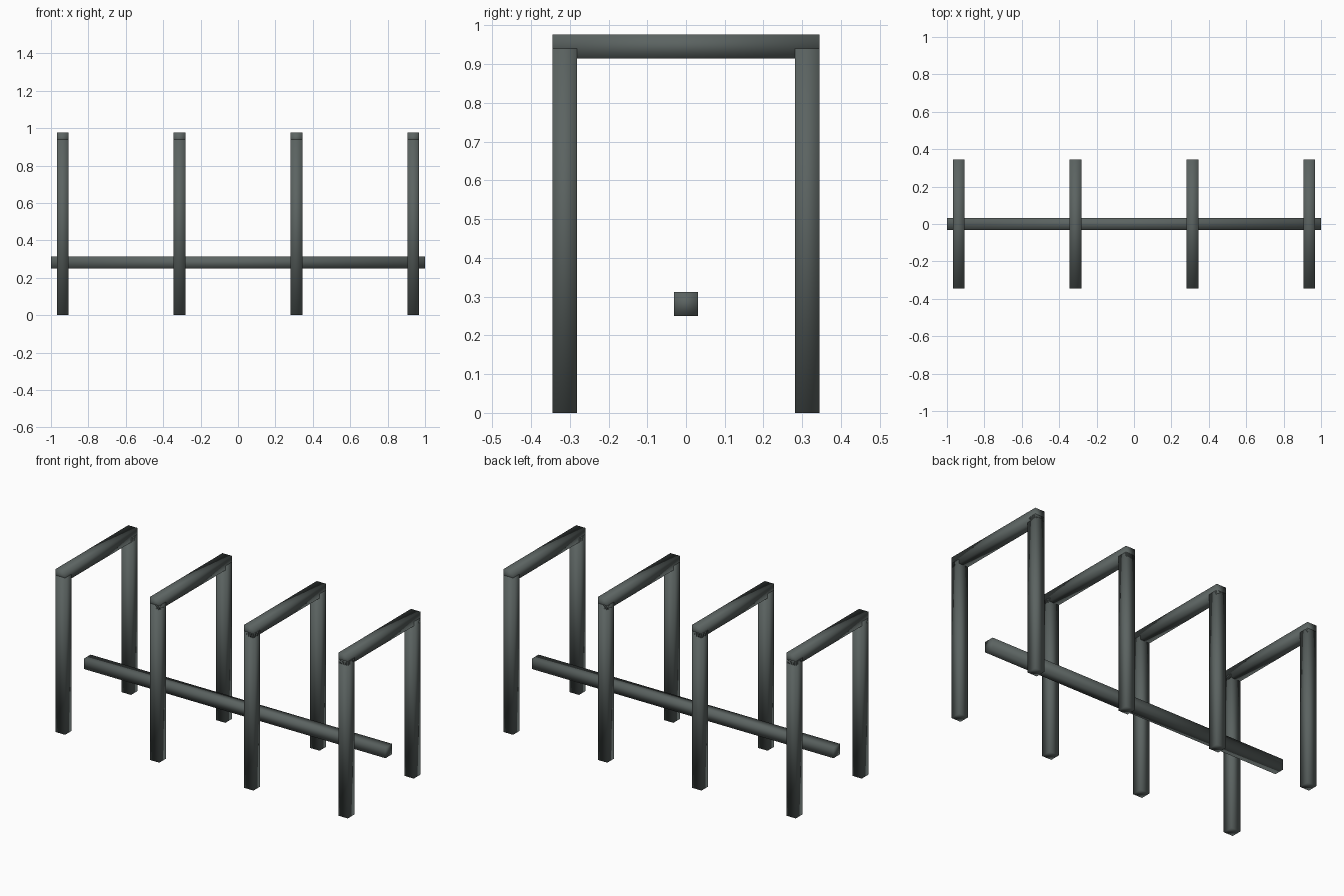
import bpy

if "Cube" in bpy.data.objects:
    bpy.data.objects.remove(bpy.data.objects["Cube"])

W = 0.0625          # tube thickness
TOP = 0.977         # overall height
HALF_Y = 0.344      # half depth of a hoop

mat = bpy.data.materials.new("dark_metal")
mat.diffuse_color = (0.105, 0.125, 0.12, 1)
mat.use_nodes = True
mat.node_tree.nodes["Principled BSDF"].inputs["Base Color"].default_value = mat.diffuse_color


def tube(name, lo, hi):
    """Square tube between two corners, smooth shaded so it reads as rounded."""
    bpy.ops.mesh.primitive_cube_add(size=1, location=[(a + b) / 2 for a, b in zip(lo, hi)])
    ob = bpy.context.object
    ob.name = name
    ob.scale = [b - a for a, b in zip(lo, hi)]
    bpy.ops.object.transform_apply(location=False, rotation=False, scale=True)
    bpy.ops.object.shade_smooth()
    ob.data.materials.append(mat)
    return ob


# Four hoops: two posts and a top bar each
h = W / 2
for i, x in enumerate((-0.9375, -0.3125, 0.3125, 0.9375), 1):
    for side, s in (("front", -1), ("back", 1)):
        y = s * (HALF_Y - h)
        tube(f"{side}_post_{i}", (x - h, y - h, 0), (x + h, y + h, 0.94))
    tube(f"top_bar_{i}", (x - h, -HALF_Y, TOP - W), (x + h, HALF_Y, TOP))

# Long low rail through the middle of the hoops
tube("lower_rail", (-1, -h, 0.25), (1, h, 0.25 + W))
